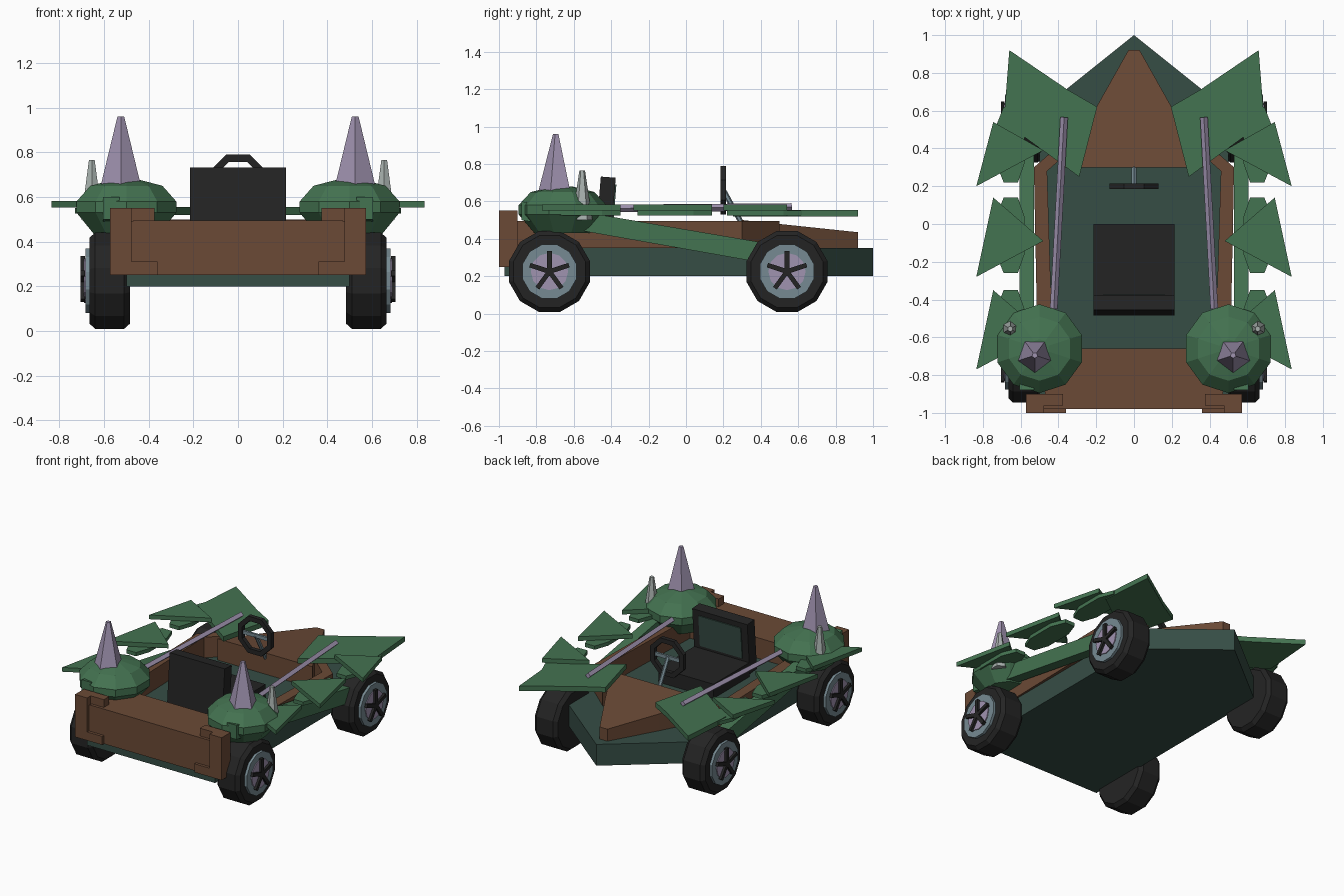
import bpy, bmesh, math
from mathutils import Vector, Matrix

if "Cube" in bpy.data.objects:
    bpy.data.objects.remove(bpy.data.objects["Cube"])


def mat(name, r, g, b):
    m = bpy.data.materials.new(name)
    m.diffuse_color = [((c / 255 + 0.055) / 1.055) ** 2.4 for c in (r, g, b)] + [1]
    m.use_nodes = True
    m.node_tree.nodes["Principled BSDF"].inputs["Base Color"].default_value = m.diffuse_color
    return m


BROWN = mat("bark brown", 107, 74, 54)
GREEN = mat("leaf green", 68, 115, 81)
TEAL = mat("dark teal", 54, 77, 69)
BLACK = mat("rubber black", 36, 36, 36)
PURPLE = mat("thorn purple", 160, 147, 176)
STEEL = mat("rim steel", 118, 138, 146)
GREY = mat("thorn grey", 168, 177, 174)


def finish(name, bm, m):
    bmesh.ops.recalc_face_normals(bm, faces=bm.faces)
    me = bpy.data.meshes.new(name)
    bm.to_mesh(me)
    bm.free()
    me.materials.append(m)
    ob = bpy.data.objects.new(name, me)
    bpy.context.collection.objects.link(ob)
    return ob


def slab(name, pts, z0, z1, m):
    """Outline extruded upward; z1 may be a function of y."""
    bm = bmesh.new()
    top = z1 if callable(z1) else (lambda y: z1)
    lo = [bm.verts.new((x, y, z0)) for x, y in pts]
    hi = [bm.verts.new((x, y, top(y))) for x, y in pts]
    bm.faces.new(lo)
    bm.faces.new(hi)
    for i in range(len(pts)):
        j = (i + 1) % len(pts)
        bm.faces.new((lo[i], lo[j], hi[j], hi[i]))
    return finish(name, bm, m)


def box(name, center, size, m, rot_x=0):
    bm = bmesh.new()
    bmesh.ops.create_cube(bm, size=1, matrix=Matrix.Translation(center)
                          @ Matrix.Rotation(rot_x, 4, 'X') @ Matrix.Diagonal((*size, 1)))
    return finish(name, bm, m)


def rod(name, a, b, r0, r1, sides, m):
    a, b = Vector(a), Vector(b)
    d = b - a
    bm = bmesh.new()
    bmesh.ops.create_cone(bm, cap_ends=True, segments=sides, radius1=r0, radius2=r1, depth=d.length,
                          matrix=Matrix.Translation((a + b) / 2) @ d.to_track_quat('Z', 'Y').to_matrix().to_4x4())
    return finish(name, bm, m)


def lathe(name, profile, sides, center, m, axis='Z', phase=0):
    """Closed rings of (radius, height) around an axis, capped at both ends."""
    bm = bmesh.new()
    rings = []
    for r, h in profile:
        ring = []
        for i in range(sides):
            t = math.tau * i / sides + phase
            p = Vector((r * math.cos(t), r * math.sin(t), h))
            if axis == 'X':
                p = Vector((p.z, p.x, p.y))
            ring.append(bm.verts.new(p + Vector(center)))
        rings.append(ring)
    for a, b in zip(rings, rings[1:]):
        for i in range(sides):
            j = (i + 1) % sides
            bm.faces.new((a[i], a[j], b[j], b[i]))
    bm.faces.new(rings[0])
    bm.faces.new(rings[-1])
    return finish(name, bm, m)


def mirror_pts(half):
    return half + [(-x, y) for x, y in reversed(half)]


# Hull with pointed nose
slab("hull", [(0, 1), (0.5, 0.6), (0.5, -0.97), (-0.5, -0.97), (-0.5, 0.6)], 0.2, 0.35, TEAL)

# Hood wedge and rear deck
slab("hood", mirror_pts([(0.03, 0.92), (0.21, 0.6), (0.37, 0.3)]), 0.35,
     lambda y: 0.435 + (0.92 - y) * 0.105, BROWN)
box("rear_deck", (0, -0.82, 0.4), (0.94, 0.32, 0.19), BROWN)
box("tail_panel", (0, -0.965, 0.37), (1.14, 0.03, 0.24), BROWN)

# Steering wheel and column
bm = bmesh.new()
for i in range(8):
    q = []
    for k in (i, i + 1):
        t = math.tau * (k % 8 + 0.5) / 8
        for r, y in ((0.105, 0.185), (0.14, 0.185), (0.14, 0.215), (0.105, 0.215)):
            q.append(bm.verts.new((r * math.cos(t), y, 0.66 + r * math.sin(t))))
    for c in range(4):
        d = (c + 1) % 4
        bm.faces.new((q[c], q[d], q[4 + d], q[4 + c]))
bmesh.ops.remove_doubles(bm, verts=bm.verts, dist=1e-4)
finish("steering_wheel", bm, BLACK)
box("steering_crossbar", (0, 0.2, 0.66), (0.22, 0.015, 0.025), STEEL)
rod("steering_column", (0, 0.2, 0.66), (0, 0.31, 0.46), 0.014, 0.014, 6, STEEL)

# Seat
box("seat_cushion", (0, -0.2, 0.4), (0.43, 0.4, 0.1), BLACK)
box("seat_back", (0, -0.43, 0.55), (0.43, 0.08, 0.36), BLACK, -0.08 * -1 * -1)
box("seat_pad", (0, -0.387, 0.58), (0.33, 0.012, 0.22), TEAL, -0.08)

for s, side in ((-1, "left"), (1, "right")):
    def fl(pts):
        return [(s * x, y) for x, y in pts]

    # Side wall, joined to the hood shoulder
    slab(f"side_wall_{side}", fl([(0.43, -0.68), (0.51, -0.68), (0.53, 0.3), (0.3, 0.5), (0.28, 0.44), (0.46, 0.28)]),
         0.35, lambda y: 0.495, BROWN)
    # Tail corner brackets
    box(f"tail_bracket_{side}", (s * 0.465, -0.985, 0.28), (0.21, 0.03, 0.06), BROWN)
    box(f"tail_post_{side}", (s * 0.525, -0.95, 0.4), (0.095, 0.1, 0.3), BROWN)
    box(f"tail_clip_{side}", (s * 0.45, -0.93, 0.52), (0.15, 0.06, 0.06), BROWN)

    # Sloping stem along the flank
    bm = bmesh.new()
    prof = [(-0.88, 0.5), (-0.88, 0.6), (0.7, 0.33), (0.7, 0.22)]
    va = [bm.verts.new((s * 0.53, y, z)) for y, z in prof]
    vb = [bm.verts.new((s * 0.605, y, z)) for y, z in prof]
    bm.faces.new(va)
    bm.faces.new(vb)
    for i in range(4):
        j = (i + 1) % 4
        bm.faces.new((va[i], va[j], vb[j], vb[i]))
    finish(f"flank_stem_{side}", bm, GREEN)

    # Leaves
    slab(f"front_leaf_{side}", fl([(0.195, 0.62), (0.35, 0.71), (0.66, 0.92), (0.69, 0.54), (0.29, 0.25)]),
         0.52, 0.555, GREEN)
    for n, y in enumerate((0.39, -0.09, -0.58)):
        tip = 0.15 if n == 0 else 0.23
        slab(f"side_leaf_{side}_{n}", fl([(0.745, y + tip), (0.48, y), (0.835, y - 0.19)]),
             0.552, 0.582, GREEN)
        slab(f"leaf_base_{side}_{n}", fl([(0.615, y + 0.23), (0.69, y + 0.23), (0.73, y + 0.13), (0.73, y - 0.07),
                                          (0.69, y - 0.17), (0.615, y - 0.17), (0.58, y - 0.07), (0.58, y + 0.13)]),
             0.525, 0.551, GREEN)

    # Rail
    rod(f"rail_{side}", (s * 0.425, -0.45, 0.562), (s * 0.37, 0.565, 0.57), 0.02, 0.02, 4, PURPLE)

    # Shoulder dome with two thorns
    lathe(f"dome_{side}", [(0.15, 0.43), (0.235, 0.53), (0.235, 0.58), (0.17, 0.65), (0.05, 0.68)], 10,
          (s * 0.5, -0.66, 0), GREEN, phase=math.pi / 10)
    rod(f"large_thorn_{side}", (s * 0.525, -0.695, 0.65), (s * 0.525, -0.695, 0.96), 0.095, 0.016, 5, PURPLE)
    rod(f"small_thorn_{side}", (s * 0.655, -0.555, 0.5), (s * 0.655, -0.555, 0.765), 0.055, 0.015, 6, GREY)

    # Wheels
    for end, y in (("rear", -0.73), ("front", 0.54)):
        tag = f"{end}_{side}"
        c = (0, y, 0.225)
        lathe(f"tyre_{tag}", [(0.2, s * 0.485), (0.223, s * 0.51), (0.223, s * 0.64), (0.2, s * 0.665)],
              12, c, BLACK, 'X', math.pi / 12)
        lathe(f"rim_{tag}", [(0.15, s * 0.66), (0.15, s * 0.683)], 12, c, STEEL, 'X', math.pi / 12)
        lathe(f"hub_{tag}", [(0.1, s * 0.68), (0.1, s * 0.689)], 12, c, PURPLE, 'X')
        # Five-spoke star
        bm = bmesh.new()
        for k in range(5):
            bmesh.ops.create_cube(bm, size=1, matrix=Matrix.Translation((s * 0.695, y, 0.225))
                                  @ Matrix.Rotation(math.tau * k / 5, 4, 'X')
                                  @ Matrix.Translation((0, 0, 0.055)) @ Matrix.Diagonal((0.02, 0.025, 0.11, 1)))
        finish(f"spokes_{tag}", bm, BLACK)
